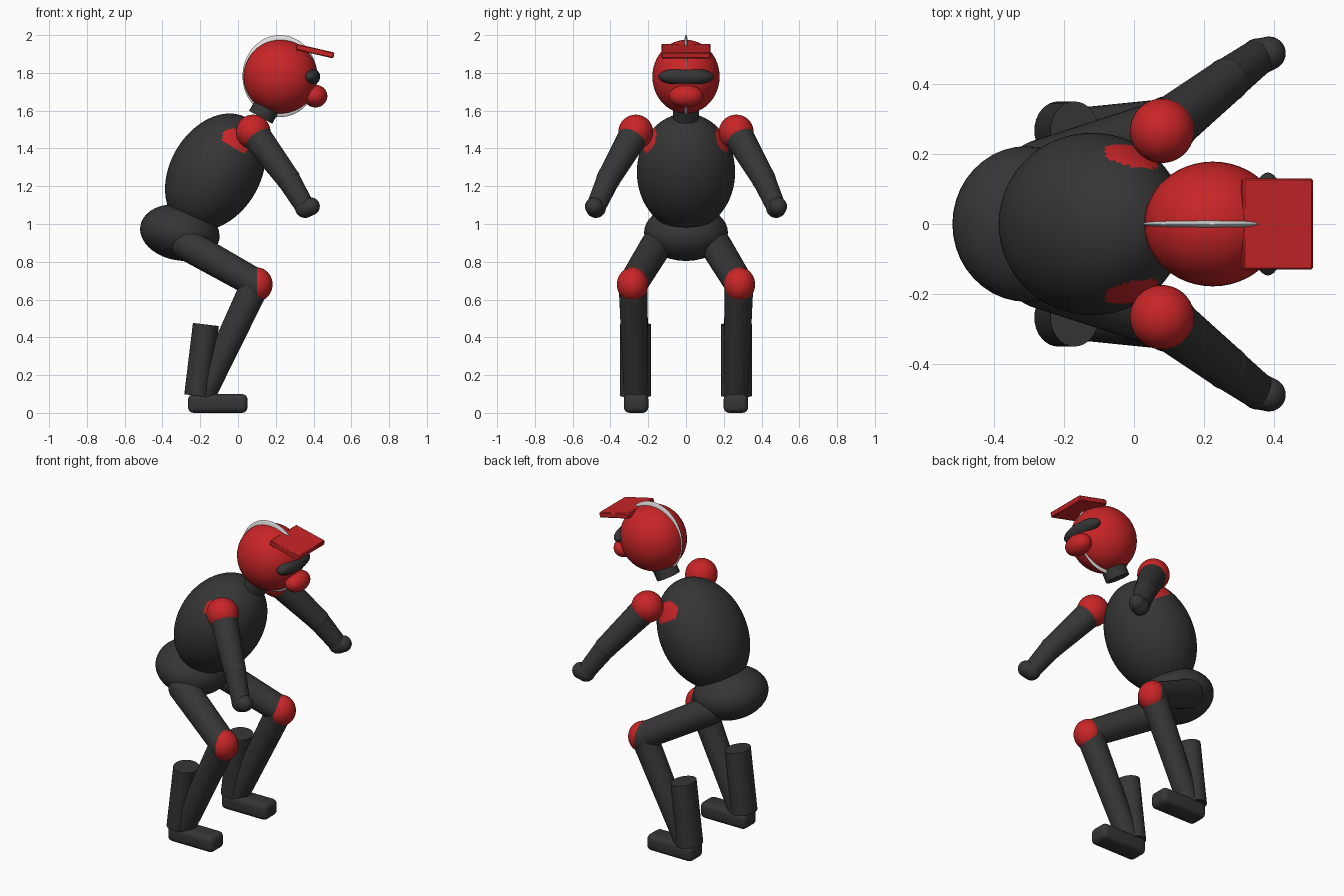
import bpy, bmesh, math
from mathutils import Vector, Matrix

if "Cube" in bpy.data.objects:
    bpy.data.objects.remove(bpy.data.objects["Cube"])


def material(name, rgb):
    m = bpy.data.materials.new(name)
    m.diffuse_color = (*rgb, 1)
    m.use_nodes = True
    m.node_tree.nodes["Principled BSDF"].inputs["Base Color"].default_value = m.diffuse_color
    return m


RED = material("red", (0.58, 0.018, 0.02))
DARK = material("charcoal", (0.036, 0.036, 0.036))
SILVER = material("light_grey", (0.75, 0.75, 0.75))


def finish(name, bm, mats, angle=40):
    bmesh.ops.recalc_face_normals(bm, faces=bm.faces)
    me = bpy.data.meshes.new(name)
    bm.to_mesh(me)
    bm.free()
    for m in mats:
        me.materials.append(m)
    ob = bpy.data.objects.new(name, me)
    bpy.context.collection.objects.link(ob)
    bpy.ops.object.select_all(action='DESELECT')
    ob.select_set(True)
    bpy.context.view_layer.objects.active = ob
    bpy.ops.object.shade_smooth_by_angle(angle=math.radians(angle))
    return ob


def ellipsoid(name, center, radii, mats, tilt=0, seg=40, rule=None):
    """Scaled ball, leaned forward by tilt degrees; rule picks faces of the second colour."""
    bm = bmesh.new()
    bmesh.ops.create_uvsphere(bm, u_segments=seg, v_segments=seg // 2, radius=1)
    mat = (Matrix.Translation(center) @ Matrix.Rotation(math.radians(tilt), 4, 'Y')
           @ Matrix.Diagonal((*radii, 1)))
    bmesh.ops.transform(bm, matrix=mat, verts=bm.verts)
    if rule:
        for f in bm.faces:
            f.material_index = int(rule(f.calc_center_median()))
    return finish(name, bm, mats)


def limb(name, a, b, r1, r2, mat, wide=1.0, round_ends=False):
    """Tapered tube from a to b, optionally with ball ends."""
    a, b = Vector(a), Vector(b)
    d = b - a
    bm = bmesh.new()
    bmesh.ops.create_cone(bm, cap_ends=True, segments=32, radius1=r1, radius2=r2, depth=d.length)
    bmesh.ops.scale(bm, vec=(1, wide, 1), verts=bm.verts)
    rot = d.to_track_quat('Z', 'Y').to_matrix().to_4x4()
    if wide != 1.0:  # keep the wide axis sideways
        rot = Matrix.Rotation(math.atan2(d.x, d.z), 4, 'Y')
    bmesh.ops.transform(bm, matrix=Matrix.Translation((a + b) / 2) @ rot, verts=bm.verts)
    if round_ends:
        for p, r in ((a, r1), (b, r2)):
            bmesh.ops.create_uvsphere(bm, u_segments=32, v_segments=16, radius=r,
                                      matrix=Matrix.Translation(p) @ rot)
    return finish(name, bm, [mat])


def block(name, center, size, mat, tilt=0, bevel=0.005, segments=1):
    bm = bmesh.new()
    bmesh.ops.create_cube(bm, size=1)
    bmesh.ops.scale(bm, vec=size, verts=bm.verts)
    bmesh.ops.bevel(bm, geom=bm.edges[:], offset=bevel, segments=segments,
                    profile=0.5, affect='EDGES')
    bmesh.ops.transform(bm, matrix=Matrix.Translation(center)
                        @ Matrix.Rotation(math.radians(tilt), 4, 'Y'), verts=bm.verts)
    return finish(name, bm, [mat])


def chest_patch(p):
    return (p.x / 0.088) ** 2 + ((abs(p.y) - 0.195) / 0.046) ** 2 + ((p.z - 1.45) / 0.078) ** 2 < 1


# Body core
ellipsoid("torso", (-0.12, 0, 1.275), (0.238, 0.26, 0.332), [DARK, RED], 31, 112, chest_patch)
ellipsoid("pelvis", (-0.308, 0, 0.955), (0.212, 0.222, 0.148), [DARK], 10)
limb("neck", (0.12, 0, 1.565), (0.19, 0, 1.69), 0.07, 0.07, DARK)

# Head and helmet details
ellipsoid("head", (0.225, 0, 1.78), (0.196, 0.178, 0.195), [RED], 0, 48)
ellipsoid("crest", (0.222, 0, 1.783), (0.198, 0.02, 0.217), [SILVER], 0, 64)
block("visor", (0.408, 0, 1.915), (0.205, 0.26, 0.032), RED, 13)
ellipsoid("goggles", (0.382, 0, 1.78), (0.053, 0.147, 0.048), [DARK])
ellipsoid("mouth_guard", (0.41, 0, 1.677), (0.063, 0.09, 0.06), [RED])

for s, side in ((1, "left"), (-1, "right")):
    # Arms
    elbow, wrist = (0.265, s * 0.41, 1.24), (0.352, s * 0.475, 1.095)
    ellipsoid(side + "_shoulder", (0.08, s * 0.266, 1.487), (0.092,) * 3, [RED])
    limb(side + "_upper_arm", (0.08, s * 0.266, 1.487), elbow, 0.08, 0.063, DARK)
    ellipsoid(side + "_elbow", elbow, (0.064,) * 3, [DARK])
    limb(side + "_forearm", elbow, wrist, 0.062, 0.052, DARK)
    limb(side + "_hand", (0.355, s * 0.477, 1.085), (0.385, s * 0.487, 1.093),
         0.053, 0.048, DARK, round_ends=True)

    # Legs
    knee, ankle = (0.095, s * 0.28, 0.685), (-0.185, s * 0.265, 0.09)
    limb(side + "_thigh", (-0.27, s * 0.155, 0.89), knee, 0.084, 0.078, DARK, round_ends=True)
    limb(side + "_shin", knee, ankle, 0.077, 0.064, DARK)
    ellipsoid(side + "_knee", (0.1, s * 0.283, 0.68), (0.083, 0.083, 0.09), [RED, DARK],
              rule=lambda p: p.x < 0.1)
    limb(side + "_calf_guard", (-0.216, s * 0.267, 0.09), (-0.17, s * 0.267, 0.468),
         0.069, 0.069, DARK, wide=1.2)
    block(side + "_foot", (-0.107, s * 0.264, 0.05), (0.315, 0.13, 0.1), DARK,
          bevel=0.03, segments=4)
